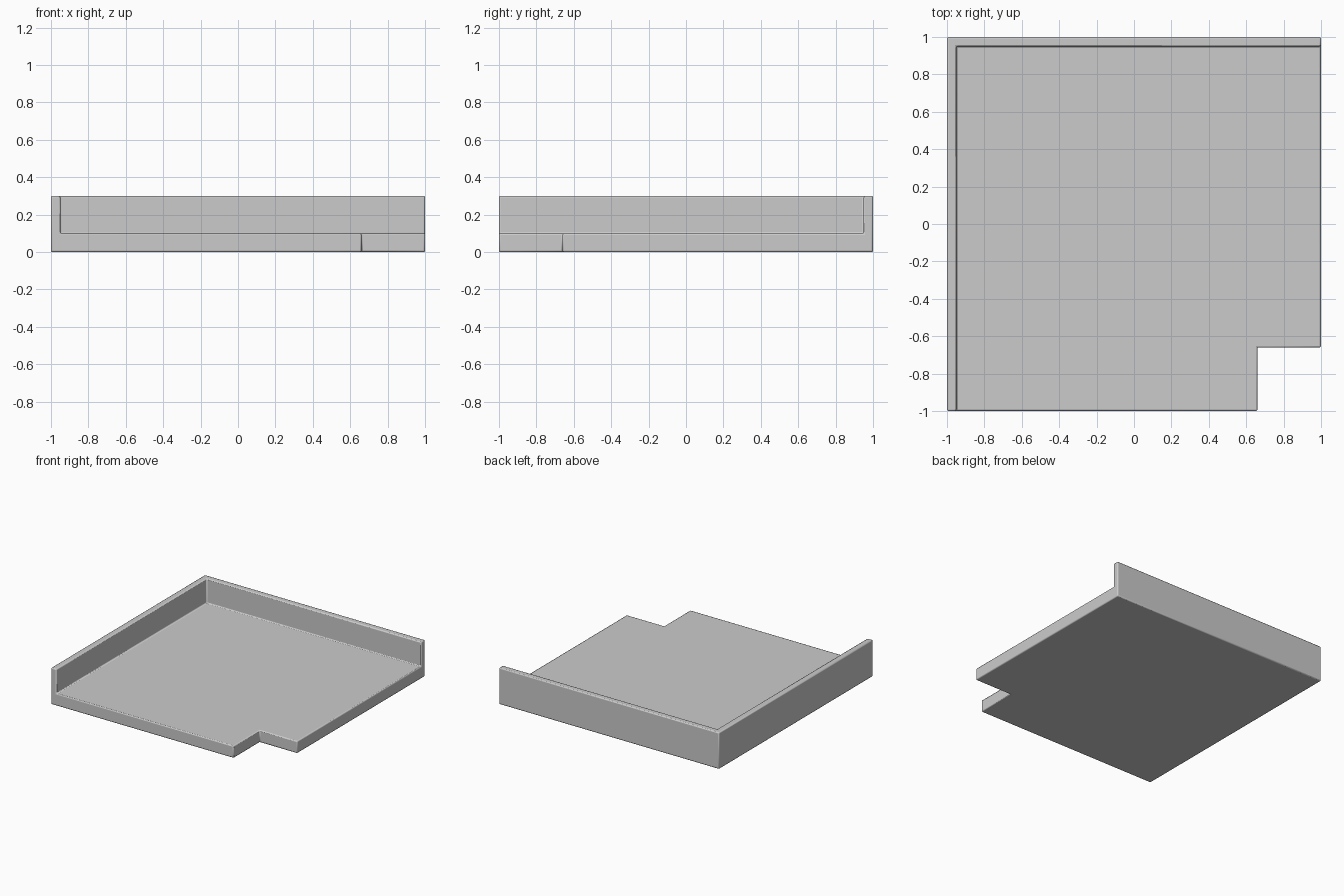
import bpy
import bmesh
from math import radians

cube = bpy.data.objects.get("Cube")
if cube:
    bpy.data.objects.remove(cube, do_unlink=True)

FLOOR_TOP, WALL_TOP = 0.1, 0.3
INNER = 0.95      # inner face of the two walls
NOTCH = 0.66      # inner corner of the cut-out

# Footprint split into the L-shaped wall strip and the notched floor
wall_outline = [(-1, -1), (-INNER, -1), (-INNER, INNER), (1, INNER), (1, 1), (-1, 1)]
floor_outline = [(-INNER, -1), (NOTCH, -1), (NOTCH, -NOTCH), (1, -NOTCH),
                 (1, INNER), (-INNER, INNER)]

bm = bmesh.new()
for outline in (wall_outline, floor_outline):
    bm.faces.new([bm.verts.new((x, y, 0)) for x, y in outline])
bmesh.ops.remove_doubles(bm, verts=bm.verts[:], dist=0.001)

# Raise the whole slab
raised = bmesh.ops.extrude_face_region(bm, geom=bm.faces[:], use_keep_orig=True)["geom"]
bmesh.ops.translate(bm, vec=(0, 0, FLOOR_TOP),
                    verts=[g for g in raised if isinstance(g, bmesh.types.BMVert)])
bmesh.ops.recalc_face_normals(bm, faces=bm.faces[:])

# Raise the wall strip above the floor
strip = [f for f in bm.faces
         if all(v.co.z > FLOOR_TOP / 2 for v in f.verts)
         and any(v.co.x < -0.99 for v in f.verts)]
top = bmesh.ops.extrude_discrete_faces(bm, faces=strip)["faces"]
bmesh.ops.translate(bm, vec=(0, 0, WALL_TOP - FLOOR_TOP),
                    verts=list({v for f in top for v in f.verts}))
bmesh.ops.recalc_face_normals(bm, faces=bm.faces[:])
bmesh.ops.dissolve_limit(bm, angle_limit=radians(1), verts=bm.verts[:], edges=bm.edges[:])

mesh = bpy.data.meshes.new("floor_with_walls")
bm.to_mesh(mesh)
bm.free()
tray = bpy.data.objects.new("floor_with_walls", mesh)
bpy.context.collection.objects.link(tray)

# Single grey material
grey = bpy.data.materials.new("light_grey")
grey.use_nodes = True
colour = (0.6, 0.6, 0.6, 1)
grey.diffuse_color = colour
grey.node_tree.nodes["Principled BSDF"].inputs["Base Color"].default_value = colour
mesh.materials.append(grey)

# Softened edges
bevel = tray.modifiers.new("soft_edges", "BEVEL")
bevel.width = 0.008
bevel.segments = 2
bevel.limit_method = "ANGLE"
bevel.angle_limit = radians(30)

bpy.context.view_layer.objects.active = tray
tray.select_set(True)
bpy.ops.object.shade_smooth_by_angle(angle=radians(30))
